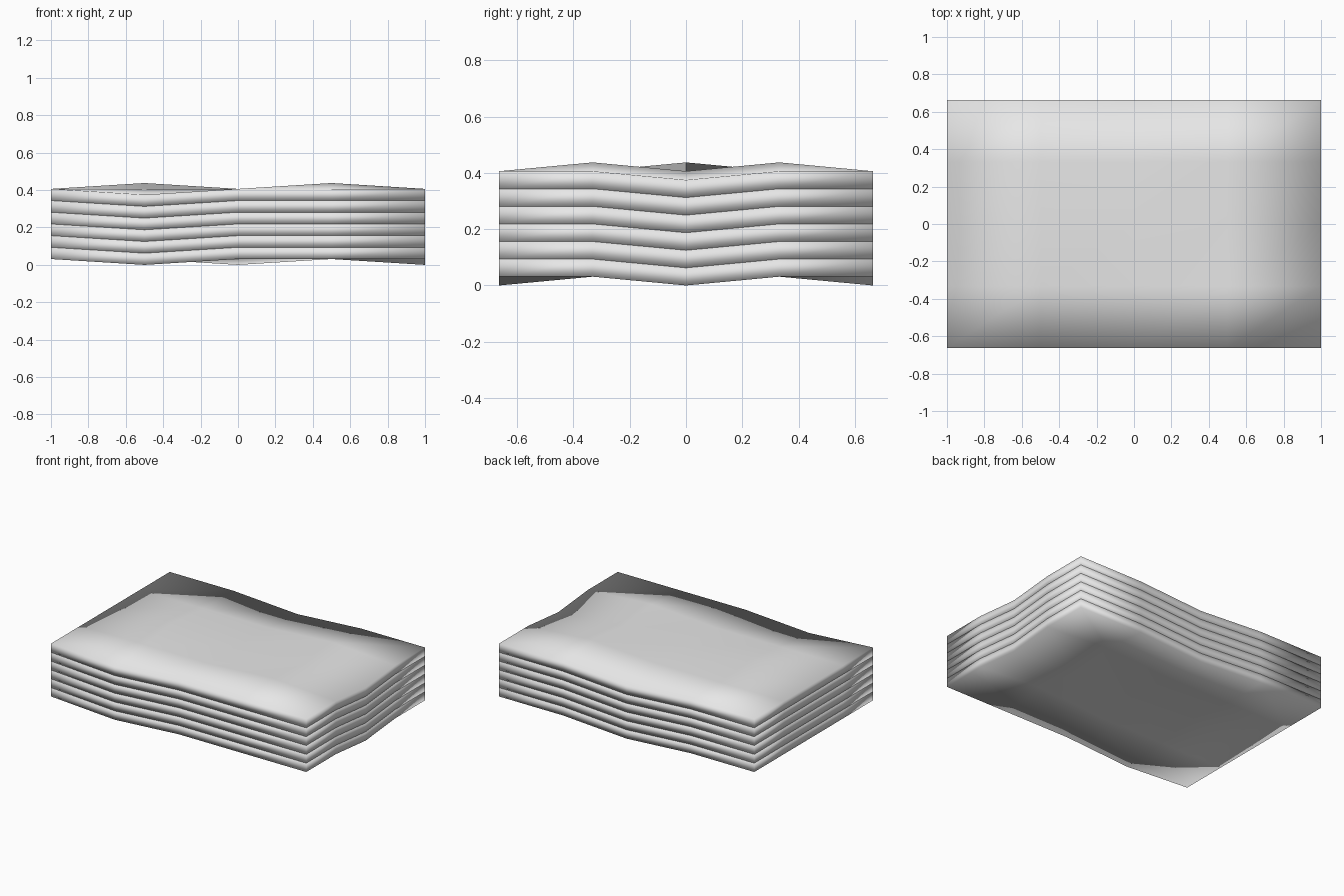
import bpy
import bmesh

cube = bpy.data.objects.get("Cube")
if cube:
    bpy.data.objects.remove(cube, do_unlink=True)

HALF_X, HALF_Y = 1.0, 0.664
SHEETS = 6
PITCH = 0.0625           # height of one sheet
BUMP = PITCH / 2         # how far a grid point is bent up or down

# Grid points (steps from the centre) that are bent out of plane
RAISED = {(-1, 0), (1, -1), (1, 1)}
LOWERED = {(-1, -2), (0, 2), (2, 0)}


def bend(x, y):
    key = (round(2 * x / HALF_X), round(2 * y / HALF_Y))
    return BUMP * ((key in RAISED) - (key in LOWERED))


grey = bpy.data.materials.new("light grey")
grey.use_nodes = True
colour = (0.8, 0.8, 0.8, 1)
grey.diffuse_color = colour
grey.node_tree.nodes["Principled BSDF"].inputs["Base Color"].default_value = colour


def make_sheet(name, z):
    bm = bmesh.new()
    bmesh.ops.create_grid(bm, x_segments=4, y_segments=4, size=1)
    for v in bm.verts:
        v.co.x *= HALF_X
        v.co.y *= HALF_Y
        v.co.z = z + bend(v.co.x, v.co.y)
    # Thicken the bent grid straight up into a closed slab
    result = bmesh.ops.extrude_face_region(bm, geom=bm.faces[:], use_keep_orig=True)
    top = [g for g in result["geom"] if isinstance(g, bmesh.types.BMVert)]
    bmesh.ops.translate(bm, verts=top, vec=(0, 0, PITCH))
    bmesh.ops.recalc_face_normals(bm, faces=bm.faces[:])
    for f in bm.faces:
        f.smooth = True
    mesh = bpy.data.meshes.new(name)
    bm.to_mesh(mesh)
    bm.free()
    mesh.materials.append(grey)
    bpy.context.collection.objects.link(bpy.data.objects.new(name, mesh))


# Stack of identical wavy sheets
for n in range(SHEETS):
    make_sheet(f"sheet_{n + 1}", BUMP + n * PITCH)
